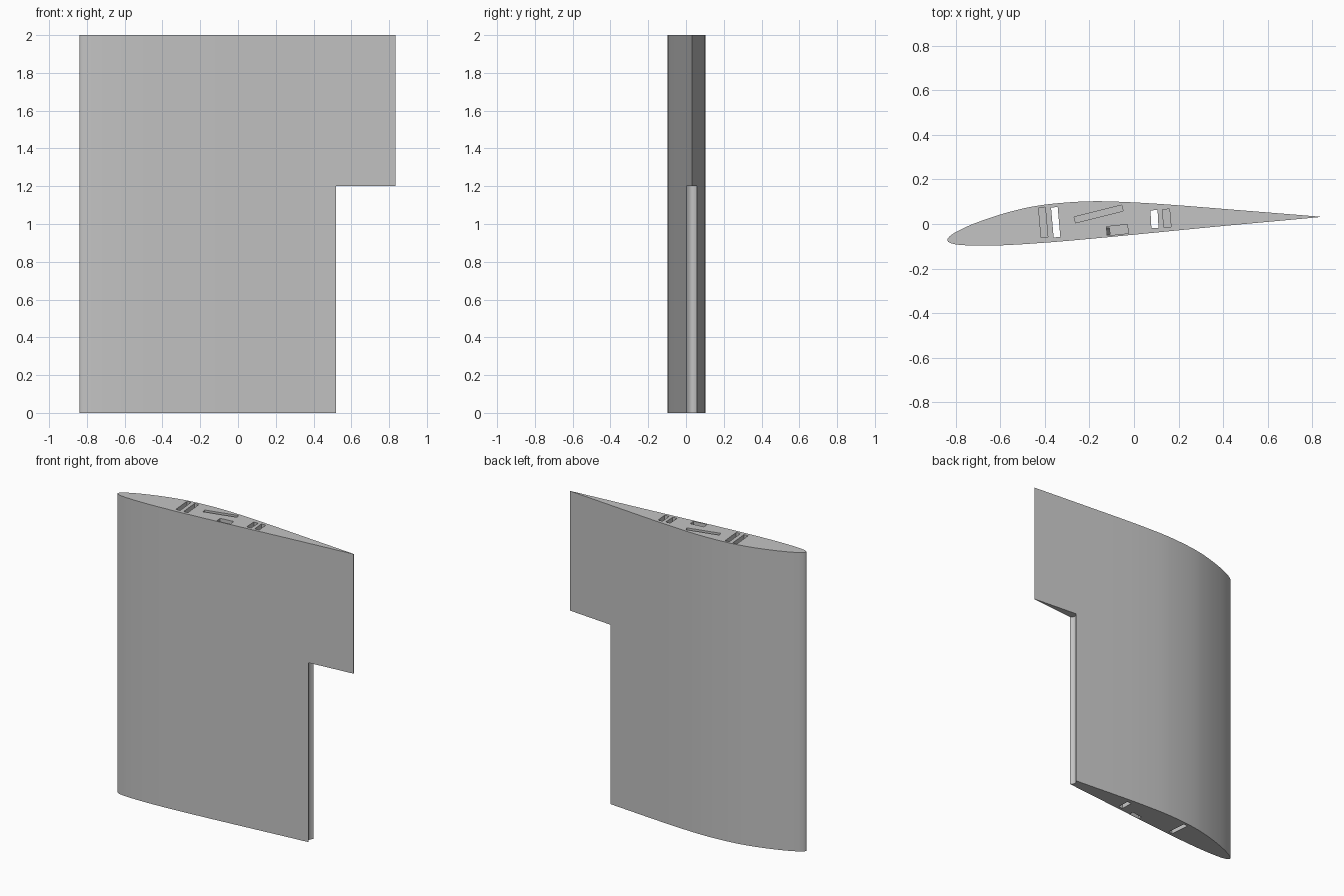
import bpy, bmesh, math
from mathutils import Vector

if "Cube" in bpy.data.objects:
    bpy.data.objects.remove(bpy.data.objects["Cube"])

grey = bpy.data.materials.new("light grey")
grey.use_nodes = True
colour = (0.55, 0.55, 0.55, 1)
grey.diffuse_color = colour
grey.node_tree.nodes["Principled BSDF"].inputs["Base Color"].default_value = colour

STEP_Z, TOP_Z, CUT_X = 1.2, 2.0, 0.52


def smooth_path(points, steps=8):
    """Catmull-Rom curve through the points."""
    pts = [Vector(p) for p in points]
    pts = [pts[0] * 2 - pts[1]] + pts + [pts[-1] * 2 - pts[-2]]
    out = []
    for a, b, c, d in zip(pts, pts[1:], pts[2:], pts[3:]):
        for i in range(steps):
            t = i / steps
            out.append(0.5 * (2 * b + (c - a) * t + (2 * a - 5 * b + 4 * c - d) * t ** 2
                              + (3 * b - a - 3 * c + d) * t ** 3))
    return out + [pts[-2]]


def prism(name, outline, z0, z1, shear=0.0):
    """Extrude an outline; shear slides the lower end along x."""
    bm = bmesh.new()
    low = [bm.verts.new((p[0] + shear, p[1], z0)) for p in outline]
    high = [bm.verts.new((p[0], p[1], z1)) for p in outline]
    bm.faces.new(low)
    bm.faces.new(high)
    n = len(low)
    for i in range(n):
        j = (i + 1) % n
        bm.faces.new((low[i], low[j], high[j], high[i]))
    bmesh.ops.recalc_face_normals(bm, faces=bm.faces)
    mesh = bpy.data.meshes.new(name)
    bm.to_mesh(mesh)
    bm.free()
    mesh.materials.append(grey)
    obj = bpy.data.objects.new(name, mesh)
    bpy.context.collection.objects.link(obj)
    return obj


def slot_outline(x, y, w, h, degrees):
    c, s = math.cos(math.radians(degrees)), math.sin(math.radians(degrees))
    corners = [(-w / 2, -h / 2), (w / 2, -h / 2), (w / 2, h / 2), (-w / 2, h / 2)]
    return [(x + a * c - b * s, y + a * s + b * c) for a, b in corners]


def cut(obj, slot, z0, z1, shear=0.0):
    cutter = prism("slot_cutter", slot_outline(*slot), z0, z1, shear)
    cutter.hide_render = True
    mod = obj.modifiers.new("slot", 'BOOLEAN')
    mod.operation, mod.solver, mod.object = 'DIFFERENCE', 'EXACT', cutter
    bpy.context.view_layer.objects.active = obj
    bpy.ops.object.modifier_apply(modifier=mod.name)
    bpy.data.objects.remove(cutter)


# Wing section, from trailing edge over the nose and back
section = smooth_path([
    (0.835, 0.033), (0.6, 0.052), (0.4, 0.068), (0.2, 0.084), (0, 0.097), (-0.2, 0.102),
    (-0.4, 0.087), (-0.55, 0.057), (-0.7, 0.009), (-0.8, -0.036), (-0.838, -0.068),
    (-0.82, -0.087), (-0.75, -0.096), (-0.6, -0.096), (-0.4, -0.084), (-0.2, -0.067),
    (0, -0.048), (0.4, -0.009), (0.835, 0.031)])

# Lower section stops at a shallow concave cove
upper_y, lower_y = 0.058, 0.002
kept = [p for p in section if p.x < CUT_X]
cove = []
for i in range(11):
    t = i / 10
    depth = 0.015 * math.sin(math.pi * t)
    cove.append((CUT_X - depth, lower_y + (upper_y - lower_y) * t))

upper_wing = prism("upper_wing", section, STEP_Z, TOP_Z)
lower_wing = prism("lower_wing", kept + cove, 0, STEP_Z)

# Slots: x, y, width, height, angle
front_spar = (-0.352, 0.008, 0.03, 0.135, 5)
rear_spar = (0.092, 0.022, 0.032, 0.08, 3)
pockets = [(-0.408, 0.007, 0.03, 0.135, 5), (0.147, 0.026, 0.032, 0.08, 5),
           (-0.159, 0.045, 0.22, 0.027, 14), (-0.075, -0.027, 0.095, 0.04, 6)]
for spar in (front_spar, rear_spar):
    cut(upper_wing, spar, STEP_Z - 0.1, TOP_Z + 0.1)
    cut(lower_wing, spar, -0.1, STEP_Z + 0.1)
for pocket in pockets:
    cut(upper_wing, pocket, STEP_Z - 0.1, TOP_Z + 0.1)

# Slanted cable duct in the lower section
cut(lower_wing, (-0.15, -0.036, 0.08, 0.03, 6), -0.02, STEP_Z + 0.01, 0.11)

for obj in (upper_wing, lower_wing):
    bpy.ops.object.select_all(action='DESELECT')
    obj.select_set(True)
    bpy.context.view_layer.objects.active = obj
    bpy.ops.object.shade_smooth_by_angle(angle=math.radians(30))
